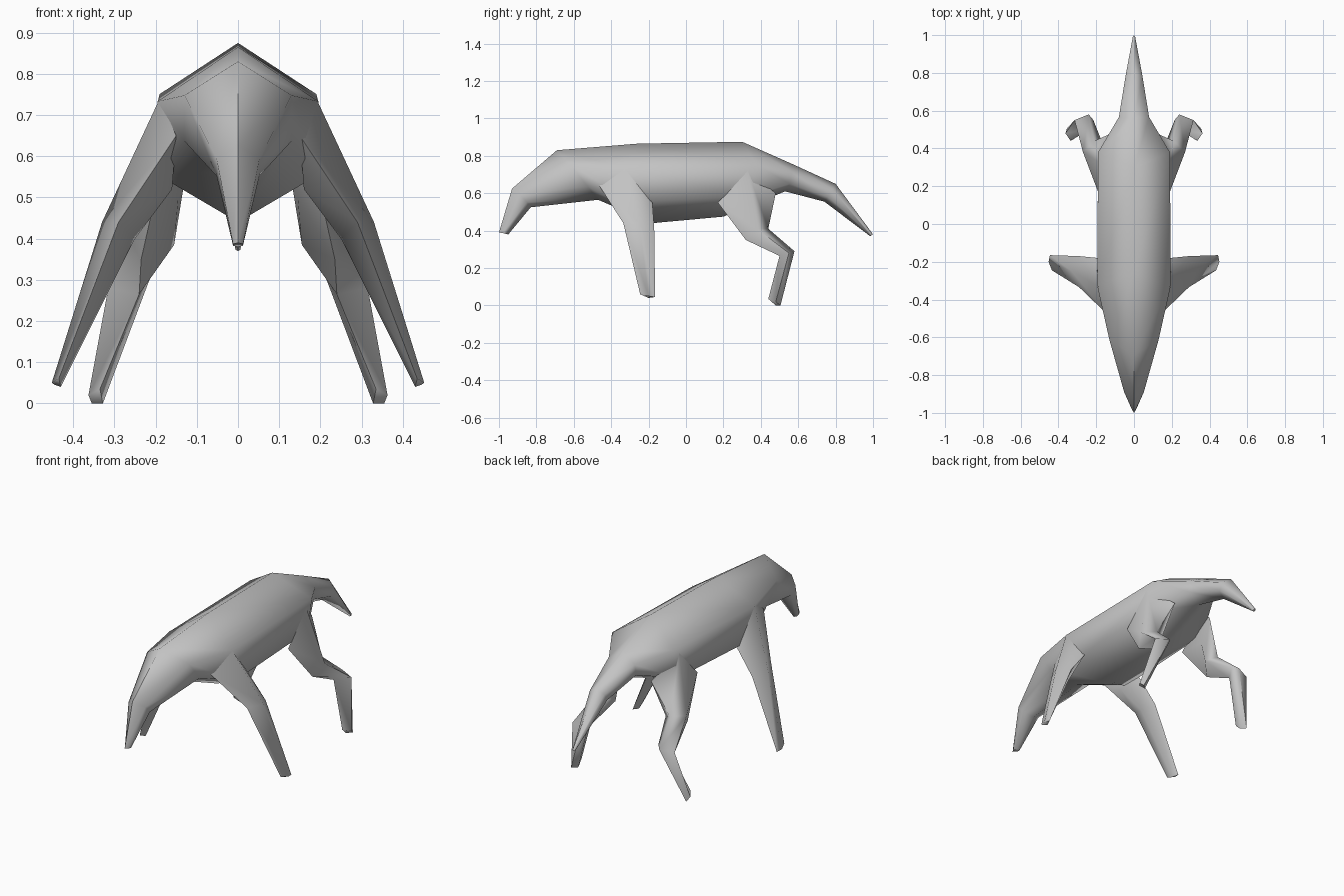
import bpy
import bmesh
from math import radians
from mathutils import Vector

default_cube = bpy.data.objects.get("Cube")
if default_cube:
    bpy.data.objects.remove(default_cube, do_unlink=True)

# Single flat colour
grey = bpy.data.materials.new("plain_grey")
grey.use_nodes = True
colour = (0.55, 0.55, 0.55, 1)
grey.diffuse_color = colour
shader = grey.node_tree.nodes["Principled BSDF"]
shader.inputs["Base Color"].default_value = colour
shader.inputs["Roughness"].default_value = 0.8


def loft(name, rings, mirrored=False):
    """Skin a list of equally sized point rings and close both ends."""
    bm = bmesh.new()
    loops = [[bm.verts.new(point) for point in ring] for ring in rings]
    count = len(loops[0])
    for first, second in zip(loops, loops[1:]):
        for i in range(count):
            j = (i + 1) % count
            bm.faces.new((first[i], first[j], second[j], second[i]))
    bm.faces.new(loops[0])
    bm.faces.new(loops[-1])
    bmesh.ops.recalc_face_normals(bm, faces=bm.faces)
    mesh = bpy.data.meshes.new(name)
    bm.to_mesh(mesh)
    bm.free()
    mesh.materials.append(grey)
    part = bpy.data.objects.new(name, mesh)
    bpy.context.collection.objects.link(part)
    if mirrored:
        part.modifiers.new("mirror", "MIRROR").use_axis[0] = True
    bpy.ops.object.select_all(action="DESELECT")
    part.select_set(True)
    bpy.context.view_layer.objects.active = part
    bpy.ops.object.shade_smooth_by_angle(angle=radians(80))
    return part


def body_ring(top_y, top_z, low_y, low_z, half_width, side_y):
    """Six-sided section with a spine ridge, upright flanks and a keel."""
    height = top_z - low_z
    shoulder_z = top_z - 0.31 * height
    flank_z = low_z + 0.27 * height
    # Flanks follow the slant between spine and keel
    slant = (low_y - top_y) * 0.2
    upper_y, lower_y = side_y - slant, side_y + slant
    return [
        Vector((0, top_y, top_z)),
        Vector((half_width, upper_y, shoulder_z)),
        Vector((half_width, lower_y, flank_z)),
        Vector((0, low_y, low_z)),
        Vector((-half_width, lower_y, flank_z)),
        Vector((-half_width, upper_y, shoulder_z)),
    ]


# Head, trunk and tail: spine point, keel point, half width, flank position
sections = [
    (-1.0, 0.39, -0.95, 0.38, 0.012, -0.97),
    (-0.93, 0.625, -0.83, 0.525, 0.052, -0.87),
    (-0.69, 0.83, -0.47, 0.565, 0.13, -0.57),
    (-0.26, 0.865, -0.18, 0.44, 0.195, -0.31),
    (0.3, 0.875, 0.2, 0.475, 0.19, 0.36),
    (0.56, 0.76, 0.53, 0.61, 0.08, 0.56),
    (0.8, 0.65, 0.74, 0.555, 0.045, 0.77),
    (1.0, 0.38, 0.985, 0.37, 0.006, 0.99),
]
loft("body", [body_ring(*section) for section in sections])

# Legs: each ring runs front, outer, back, inner
front_leg = [
    [(0.15, -0.47, 0.65), (0.19, -0.33, 0.74),
     (0.19, -0.18, 0.55), (0.16, -0.3, 0.52)],
    [(0.29, -0.335, 0.44), (0.33, -0.25, 0.44),
     (0.29, -0.17, 0.42), (0.25, -0.24, 0.4)],
    [(0.435, -0.245, 0.06), (0.452, -0.2, 0.05),
     (0.445, -0.165, 0.045), (0.43, -0.2, 0.04)],
]
loft("front_legs", front_leg, mirrored=True)

hind_leg = [
    [(0.19, 0.17, 0.55), (0.19, 0.33, 0.72),
     (0.12, 0.48, 0.6), (0.145, 0.38, 0.5)],
    [(0.235, 0.32, 0.35), (0.27, 0.38, 0.41),
     (0.21, 0.44, 0.41), (0.155, 0.4, 0.385)],
    [(0.24, 0.5, 0.265), (0.315, 0.55, 0.28),
     (0.24, 0.58, 0.29), (0.215, 0.55, 0.3)],
    [(0.335, 0.44, 0.035), (0.363, 0.48, 0.02),
     (0.355, 0.505, 0), (0.328, 0.48, 0)],
]
loft("hind_legs", hind_leg, mirrored=True)
